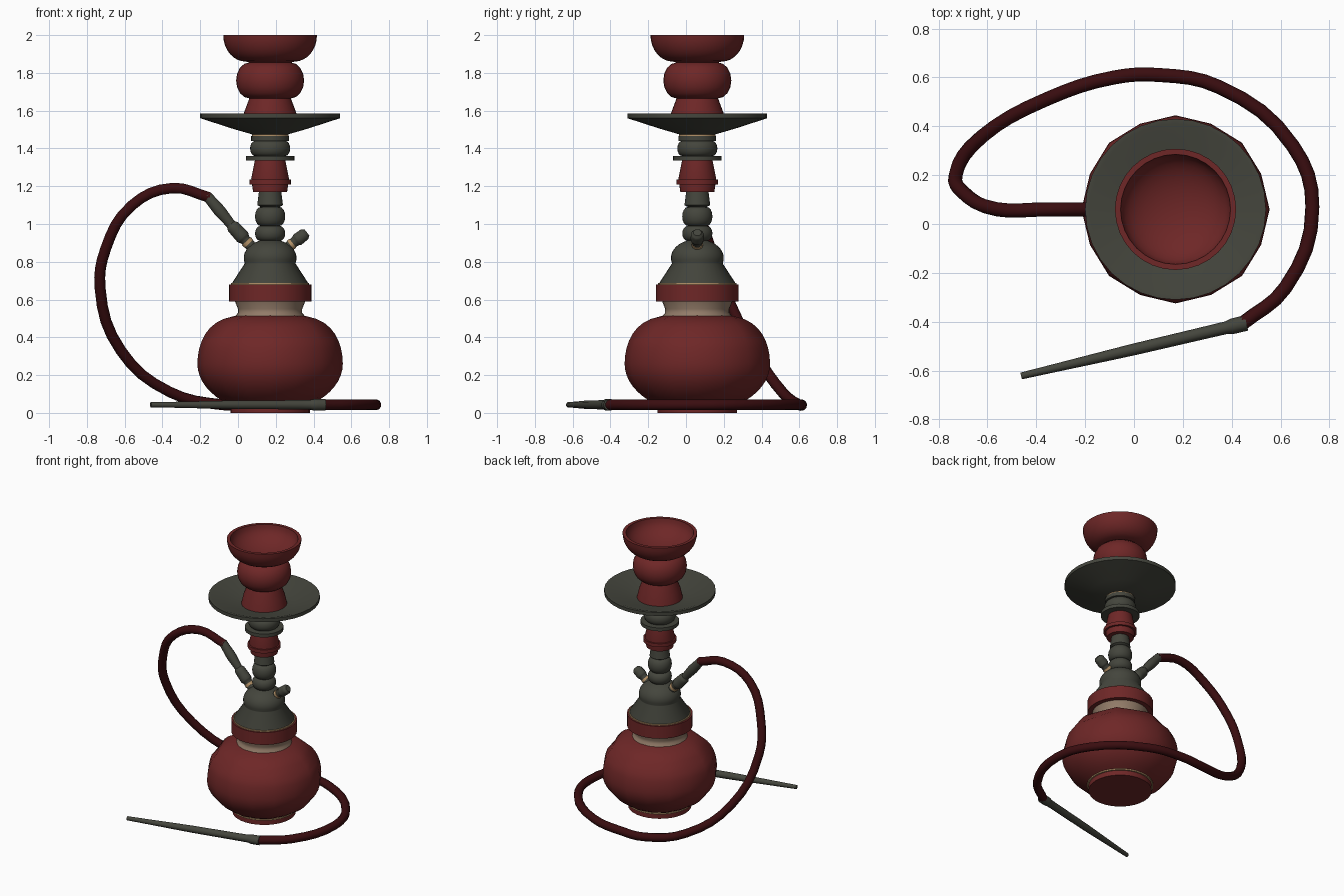
import bpy, bmesh
from math import cos, sin, pi, radians
from mathutils import Vector

if "Cube" in bpy.data.objects:
    bpy.data.objects.remove(bpy.data.objects["Cube"])

AXIS = Vector((0.17, 0.06, 0))   # centre line of the standing column
Y = AXIS.y


def material(name, red, green, blue):
    mat = bpy.data.materials.new(name)
    mat.use_nodes = True
    colour = (red, green, blue, 1)
    mat.diffuse_color = colour
    mat.node_tree.nodes["Principled BSDF"].inputs["Base Color"].default_value = colour
    return mat


RED = material("deep red", 0.156, 0.02, 0.02)
GREY = material("dark grey metal", 0.058, 0.06, 0.046)
HOSE = material("dark maroon", 0.042, 0.004, 0.005)
CREAM = material("dusty cream", 0.29, 0.2, 0.14)
TAN = material("tan seal", 0.46, 0.29, 0.14)


def arc(middle, height, neck, reach, start=-90, end=90, power=1, steps=8):
    """Profile of a rounded bulge that swells by reach beyond the neck radius."""
    points = []
    for i in range(steps + 1):
        angle = radians(start + (end - start) * i / steps)
        swell = max(cos(angle), 0) ** power
        points.append((neck + reach * swell, middle + height * sin(angle)))
    return points


def disc(radius, low, high):
    """Profile of a flat closed ring or plate."""
    return [(0, low), (radius, low), (radius, high), (0, high)]


def lathe(name, profile, mat, sides=32, shape=None):
    """Turn (radius, height) points round the axis; zero radius makes a pole."""
    bm = bmesh.new()
    rings = []
    for radius, height in profile:
        if radius < 1e-5:
            rings.append([bm.verts.new((0, 0, height))])
            continue
        ring = []
        for i in range(sides):
            scaled = radius * (shape(i, height) if shape else 1)
            angle = 2 * pi * i / sides
            ring.append(bm.verts.new((scaled * cos(angle), scaled * sin(angle), height)))
        rings.append(ring)
    for lower, upper in zip(rings, rings[1:]):
        for i in range(sides):
            j = (i + 1) % sides
            corners = [lower[i % len(lower)], lower[j % len(lower)],
                       upper[j % len(upper)], upper[i % len(upper)]]
            bm.faces.new(list(dict.fromkeys(corners)))
    bmesh.ops.recalc_face_normals(bm, faces=bm.faces)
    mesh = bpy.data.meshes.new(name)
    bm.to_mesh(mesh)
    bm.free()
    mesh.materials.append(mat)
    part = bpy.data.objects.new(name, mesh)
    part.location = AXIS
    bpy.context.collection.objects.link(part)
    bpy.ops.object.select_all(action="DESELECT")
    part.select_set(True)
    bpy.context.view_layer.objects.active = part
    bpy.ops.object.shade_smooth_by_angle(angle=radians(42))


def tube(name, points, radii, mat):
    """Round tube curving through the points, with a radius at each."""
    curve = bpy.data.curves.new(name, "CURVE")
    curve.dimensions = "3D"
    curve.bevel_depth = 1
    curve.bevel_resolution = 3
    curve.resolution_u = 4
    curve.use_fill_caps = True
    spline = curve.splines.new("BEZIER")
    spline.bezier_points.add(len(points) - 1)
    for knot, place, radius in zip(spline.bezier_points, points, radii):
        knot.co = place
        knot.radius = radius
    for knot in spline.bezier_points:
        knot.handle_left_type = knot.handle_right_type = "AUTO"
    curve.materials.append(mat)
    part = bpy.data.objects.new(name, curve)
    bpy.context.collection.objects.link(part)


def along(start, end, fractions):
    """Points at the given fractions of a straight line."""
    return [Vector(start).lerp(Vector(end), t) for t in fractions]


# Lobed base vessel: every second rib pinched in, most of all at the shoulder
def lobes(i, height):
    if i % 2 == 0:
        return 1
    return 0.93 if 0.4 < height < 0.51 else 0.985


underside = arc(0.26, 0.26, 0, 0.385, start=-56, end=0)
shoulder = arc(0.26, 0.26, 0, 0.385, start=0, end=75, power=0.5)
lathe("base_vessel", underside + shoulder[1:] + [(0.16, 0.52)], RED, 16, lobes)
lathe("foot", disc(0.21, 0, 0.05), RED)
lathe("foot_seal", disc(0.22, 0.036, 0.045), TAN)
lathe("vessel_neck", [(0.19, 0.505), (0.17, 0.53), (0.17, 0.55), (0.19, 0.6)], CREAM)
lathe("neck_collar", disc(0.218, 0.59, 0.68), RED)
lathe("collar_seal", disc(0.207, 0.67, 0.688), TAN)

# Metal stem, from the bell up to the seal under the tray
lathe("stem_bell", [(0.2, 0.68), (0.2, 0.69), (0.135, 0.79)]
      + arc(0.82, 0.1, 0, 0.14, start=-15, end=67), GREY)
lathe("lower_stem", arc(0.95, 0.04, 0.05, 0.03) + arc(1.04, 0.05, 0.05, 0.03)
      + [(0.068, 1.1), (0.058, 1.18)], GREY)
lathe("stem_grip", [(0, 1.17), (0.09, 1.17), (0.1, 1.24), (0.08, 1.34)], RED)
lathe("grip_ring", disc(0.11, 1.21, 1.235), RED)
lathe("stem_ring", disc(0.128, 1.335, 1.36), GREY)
lathe("upper_stem", arc(1.4, 0.04, 0.08, 0.026), GREY)
lathe("stem_lip", disc(0.1, 1.44, 1.467), GREY)
lathe("tray_seal", disc(0.097, 1.46, 1.474), TAN)

# Dished tray and hollow bowl
lathe("tray", [(0, 1.473), (0.09, 1.473), (0.2, 1.505), (0.37, 1.56), (0.37, 1.585),
               (0.35, 1.585), (0.2, 1.53), (0, 1.525)], GREY)
foot_flare = [(0, 1.515), (0.155, 1.515), (0.138, 1.59)]
waist = arc(1.76, 0.095, 0.11, 0.07)
cup = arc(2, 0.14, 0.13, 0.118, end=0)
hollow = arc(2, 0.13, 0, 0.225, start=0, end=-90)
lathe("bowl", foot_flare + waist + cup + hollow, RED)

# Side ports: a short release valve and the longer hose socket
tube("release_valve", along((0.24, Y, 0.86), (0.365, Y, 0.955), (0, 0.5, 0.6, 0.9, 1)),
     (0.028, 0.028, 0.036, 0.034, 0.022), GREY)
tube("valve_seal", along((0.24, Y, 0.86), (0.365, Y, 0.955), (0.3, 0.4)), (0.031, 0.031), TAN)
tube("socket_sleeve", along((0.09, Y, 0.86), (-0.04, Y, 1), (0, 0.4, 0.5, 0.9, 1)),
     (0.03, 0.03, 0.04, 0.037, 0.026), GREY)
tube("socket_seal", along((0.09, Y, 0.86), (-0.04, Y, 1), (0.25, 0.35)), (0.033, 0.033), TAN)
tube("hose_socket", along((-0.03, Y, 0.99), (-0.165, Y, 1.15), (0, 0.5, 1)),
     (0.026, 0.034, 0.028), GREY)

# Hose: arches out of the socket, drops to the floor and sweeps round the back
FLOOR = 0.043
arch = [(-0.15, Y, 1.14), (-0.35, Y, 1.19), (-0.56, Y, 1.1)]
drop = [(-0.7, 0.13, 0.87), (-0.73, 0.2, 0.66), (-0.62, 0.36, 0.33), (-0.36, 0.51, 0.11)]
sweep = [(-0.08, 0.6), (0.1, 0.61), (0.35, 0.56), (0.65, 0.32), (0.73, 0.07),
         (0.62, -0.26), (0.44, -0.41)]
path = arch + drop + [(x, y, FLOOR) for x, y in sweep]
tube("hose", path, [0.029] * len(path), HOSE)

# Tapered mouthpiece lying on the floor
tube("mouthpiece", along((0.46, -0.405, FLOOR), (-0.462, -0.622, FLOOR), (0, 0.06, 0.09, 0.5, 1)),
     (0.032, 0.032, 0.026, 0.024, 0.014), GREY)
